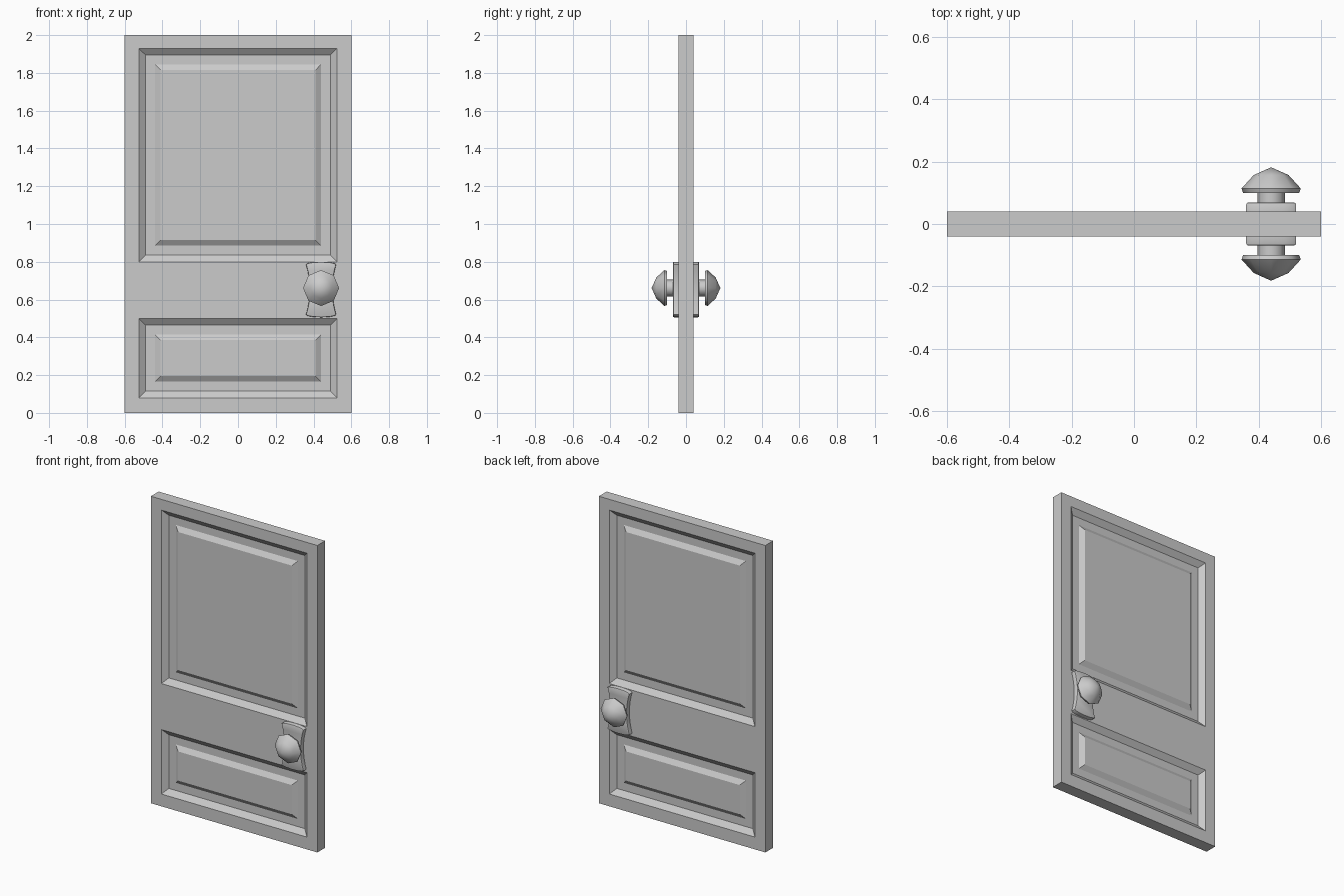
import bpy, bmesh, math
from mathutils import Vector

if "Cube" in bpy.data.objects:
    bpy.data.objects.remove(bpy.data.objects["Cube"])


def finish(name, bm, smooth=None):
    """Make an object from a bmesh and mirror it to the back of the door."""
    mesh = bpy.data.meshes.new(name)
    bm.to_mesh(mesh)
    bm.free()
    ob = bpy.data.objects.new(name, mesh)
    bpy.context.collection.objects.link(ob)
    mod = ob.modifiers.new("both_sides", 'MIRROR')
    mod.use_axis = (False, True, False)
    mod.use_clip = True
    if smooth:
        bpy.ops.object.select_all(action='DESELECT')
        ob.select_set(True)
        bpy.context.view_layer.objects.active = ob
        bpy.ops.object.shade_smooth_by_angle(angle=math.radians(smooth))
    return ob


# Door: front half as a grid, with two recessed and raised panels
bm = bmesh.new()
xs = [-0.6, -0.525, 0.525, 0.6]
zs = [0, 0.08, 0.5, 0.8, 1.93, 2]
grid = [[bm.verts.new((x, -0.04, z)) for x in xs] for z in zs]
panels = []
for j in range(len(zs) - 1):
    for i in range(len(xs) - 1):
        f = bm.faces.new((grid[j][i], grid[j][i + 1],
                          grid[j + 1][i + 1], grid[j + 1][i]))
        if i == 1 and j in (1, 3):
            panels.append(f)
bm.normal_update()
rim = [e for e in bm.edges if e.is_boundary]
for width, depth in ((0.035, -0.028), (0.05, 0), (0.03, 0.02)):
    bmesh.ops.inset_individual(bm, faces=panels, thickness=width,
                               depth=depth, use_even_offset=True)
# outer edge, back to the middle plane
ext = bmesh.ops.extrude_edge_only(bm, edges=rim)
for v in ext["geom"]:
    if isinstance(v, bmesh.types.BMVert):
        v.co.y = 0
bmesh.ops.recalc_face_normals(bm, faces=bm.faces)
finish("door", bm)

# Back plate: waisted outline with arched ends
CX, CZ = 0.44, 0.653
right = []
for k in range(9):
    t = -1 + k / 4
    right.append((0.06 + 0.02 * t * t, 0.133 * t))
top = [(0.08 * math.cos(math.pi * k / 6), 0.133 + 0.014 * math.sin(math.pi * k / 6))
       for k in range(1, 6)]
half = right + top
left = [(-x, z) for x, z in reversed(right)]
bottom = [(-x, -z) for x, z in top]
outline = half + left + bottom
bm = bmesh.new()
face = bm.faces.new([bm.verts.new((CX + x, -0.039, CZ + z)) for x, z in outline])
ext = bmesh.ops.extrude_face_region(bm, geom=[face])
verts = [g for g in ext["geom"] if isinstance(g, bmesh.types.BMVert)]
bmesh.ops.translate(bm, vec=(0, -0.03, 0), verts=verts)
bmesh.ops.recalc_face_normals(bm, faces=bm.faces)
front = [e for e in bm.edges if all(v.co.y < -0.06 for v in e.verts)]
bmesh.ops.bevel(bm, geom=front, offset=0.006, segments=2, profile=0.5,
                affect='EDGES')
finish("knob_plate", bm, 30)

# Knob: eight-sided lathe of stem and cap
profile = [(0.044, 0.06), (0.044, 0.1), (0.09, 0.1), (0.095, 0.114),
           (0.056, 0.157), (0, 0.182)]
bm = bmesh.new()
axis = Vector((CX, 0, 0.661))
pts = [bm.verts.new((CX + r, -y, axis.z)) for r, y in profile]
edges = [bm.edges.new(p) for p in zip(pts, pts[1:])]
bmesh.ops.spin(bm, geom=pts + edges, cent=axis, axis=(0, 1, 0),
               angle=math.tau, steps=8)
bmesh.ops.remove_doubles(bm, verts=bm.verts, dist=0.0005)
bmesh.ops.recalc_face_normals(bm, faces=bm.faces)
finish("knob", bm, 50)
